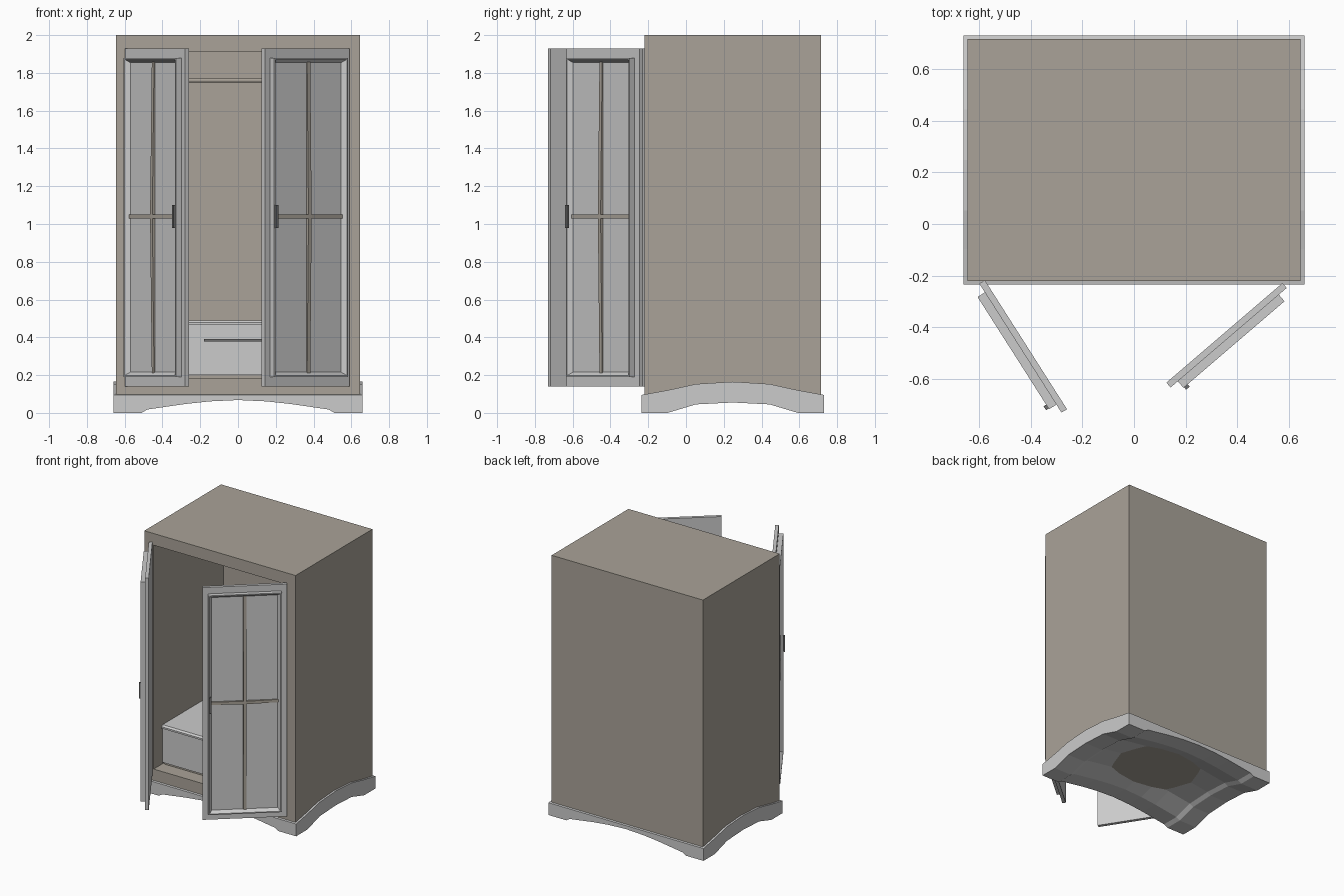
import bpy, bmesh, math

if "Cube" in bpy.data.objects:
    bpy.data.objects.remove(bpy.data.objects["Cube"])


def material(name, c):
    m = bpy.data.materials.new(name)
    m.diffuse_color = (*c, 1)
    m.use_nodes = True
    m.node_tree.nodes["Principled BSDF"].inputs["Base Color"].default_value = m.diffuse_color
    return m


BROWN = material("brown", (0.40, 0.365, 0.315))
DARK = material("dark_metal", (0.16, 0.16, 0.16))


def mesh_obj(name, verts, faces, mat=None):
    me = bpy.data.meshes.new(name)
    me.from_pydata(verts, [], faces)
    bm = bmesh.new()
    bm.from_mesh(me)
    bmesh.ops.recalc_face_normals(bm, faces=bm.faces)
    bm.to_mesh(me)
    bm.free()
    ob = bpy.data.objects.new(name, me)
    bpy.context.collection.objects.link(ob)
    if mat:
        me.materials.append(mat)
    return ob


def loft(name, loops, mat=None):
    """Skin closed loops of equal length, capped at both ends."""
    n = len(loops[0])
    verts = [p for lp in loops for p in lp]
    faces = [(r * n + i, r * n + (i + 1) % n, (r + 1) * n + (i + 1) % n, (r + 1) * n + i)
             for r in range(len(loops) - 1) for i in range(n)]
    last = (len(loops) - 1) * n
    faces += [tuple(range(n)), tuple(range(last, last + n))]
    return mesh_obj(name, verts, faces, mat)


def rect_xz(x0, x1, z0, z1, y):
    return [(x0, y, z0), (x1, y, z0), (x1, y, z1), (x0, y, z1)]


def box(name, x, y, z, mat=None):
    return loft(name, [rect_xz(*x, *z, y[0]), rect_xz(*x, *z, y[1])], mat)


# cabinet shell with a deep recess open at the front
outer, inner = (-0.645, 0.645, 0.095, 2.0), (-0.565, 0.565, 0.185, 1.91)
loft("cabinet_body", [rect_xz(*outer, 0.715), rect_xz(*outer, -0.22),
                      rect_xz(*inner, -0.22), rect_xz(*inner, 0.63)], BROWN)

# arched plinth: columns of (position, bottom rise, top rise)
CY = 0.2475
half_x = [(0, .068), (.15, .061), (.28, .047), (.48, .018), (.51, 0), (.66, 0)]
half_y = [(0, .055, .165), (.195, .045, .153), (.345, 0, .12), (.4825, 0, .095)]
cols = [(-a, b) for a, b in half_x[:0:-1]] + half_x
rows = [(-a, b, t) for a, b, t in half_y[:0:-1]] + half_y
nx, ny = len(cols), len(rows)
verts = [(x, CY + y, b + c) for y, c, t in rows for x, b in cols]
verts += [(x, CY + y, t) for y, c, t in rows for x, b in cols]
N = nx * ny
faces = []
for j in range(ny - 1):
    for i in range(nx - 1):
        q = (j * nx + i, j * nx + i + 1, (j + 1) * nx + i + 1, (j + 1) * nx + i)
        faces += [q, tuple(k + N for k in q)]
rim = [(j * nx + i, (j + 1) * nx + i) for j in range(ny - 1) for i in (0, nx - 1)]
rim += [(j * nx + i, j * nx + i + 1) for i in range(nx - 1) for j in (0, ny - 1)]
faces += [(a, b, b + N, a + N) for a, b in rim]
mesh_obj("plinth", verts, faces)

# drawer inside the cabinet
box("drawer_box", (-0.56, 0.56), (-0.12, 0.63), (0.2, 0.465))
box("drawer_base", (-0.55, 0.55), (-0.11, 0.62), (0.185, 0.2), BROWN)
loft("drawer_top", [[(x, y, z) for x, y in ((-.56, yf), (.56, yf), (.56, .63), (-.56, .63))]
                    for z, yf in ((0.465, -0.13), (0.478, -0.13), (0.49, -0.118))])
box("drawer_handle", (-0.18, 0.18), (-0.14, -0.12), (0.378, 0.392), DARK)

# hanging rail
loft("hanging_rail", [[(x, 0.2 + 0.011 * math.cos(a * math.pi / 6), 1.76 + 0.011 * math.sin(a * math.pi / 6))
                       for a in range(12)] for x in (-0.565, 0.565)], BROWN)


def door(side, s, hinge, angle):
    """Door built closed along s*x from its hinge edge, then swung open."""
    U0, U1, Z0, Z1, um, zm = 0.04, 0.555, 0.19, 1.88, 0.297, 1.04
    parts = [box(side + "_door_slab", (0, s * 0.592), (-0.0125, 0.0125), (0.14, 1.93))]
    # raised moulding sloping in to the panel
    parts.append(loft(side + "_door_panel", [
        rect_xz(s * (U0 + i), s * (U1 - i), Z0 + i, Z1 - i, -w)
        for i, w in ((0, .0125), (0, .046), (.008, .046), (.026, .02))]))
    # bowed glazing bars, thickest where they cross
    d0, d1, h, wb = 0.026, 0.037, 0.011, 0.015
    parts.append(loft(side + "_vertical_bar", [
        [(s * (um - h), -wb, z), (s * (um + h), -wb, z), (s * (um + h), -d, z), (s * (um - h), -d, z)]
        for z, d in ((0.21, d0), (zm, d1), (1.86, d0))], BROWN))
    parts.append(loft(side + "_horizontal_bar", [
        [(s * u, -wb, zm - h), (s * u, -wb, zm + h), (s * u, -d, zm + h), (s * u, -d, zm - h)]
        for u, d in ((U0 + .015, d0), (um, d1), (U1 - .015, d0))], BROWN))
    parts.append(box(side + "_door_handle", (s * 0.534, s * 0.552), (-0.058, -0.044), (0.98, 1.10), DARK))
    for p in parts:
        p.location = (*hinge, 0)
        p.rotation_euler.z = math.radians(angle)


door("left", 1, (-0.588, -0.224), -57.5)
door("right", -1, (0.583, -0.238), 40.6)
